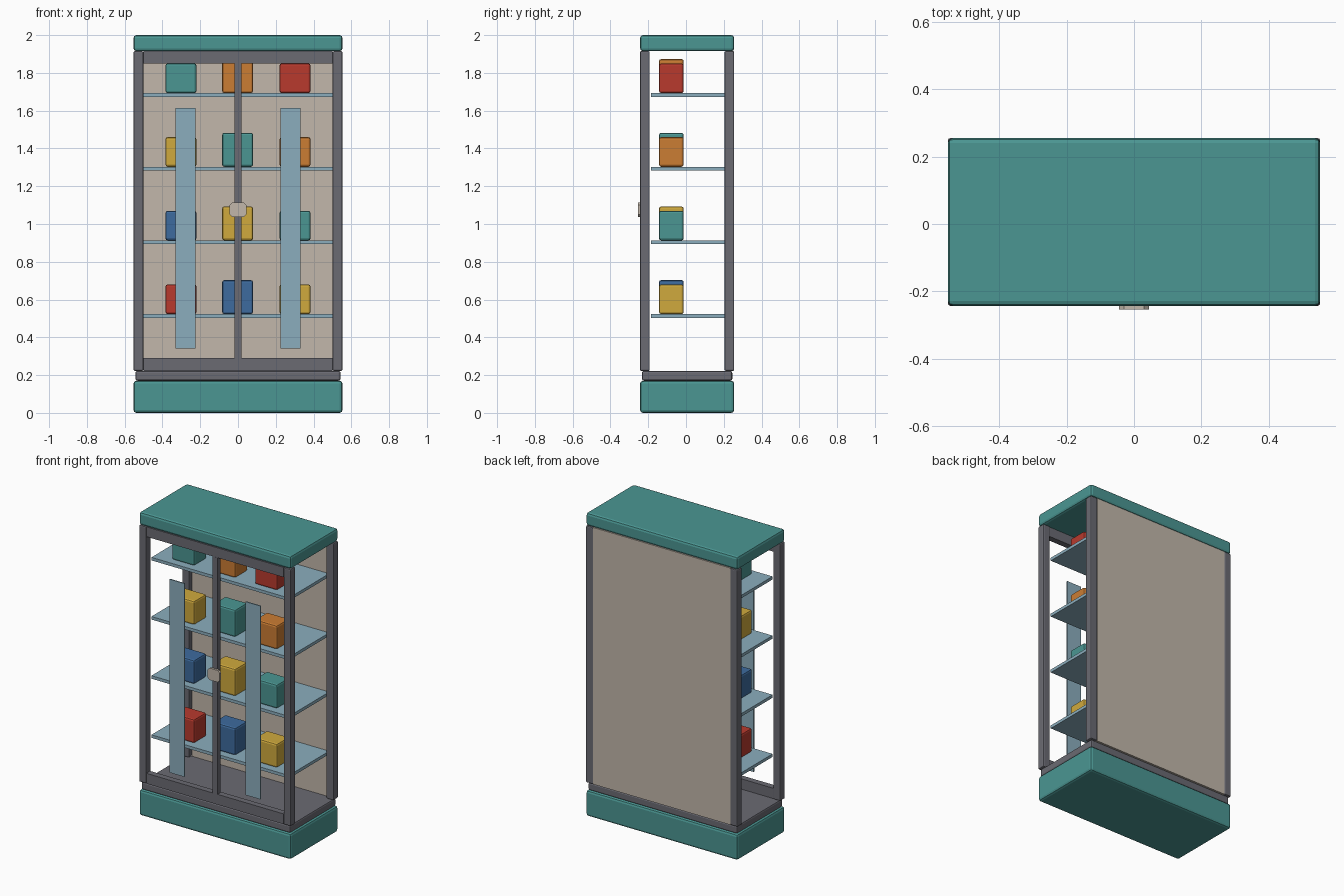
import bpy
import bmesh

if "Cube" in bpy.data.objects:
    bpy.data.objects.remove(bpy.data.objects["Cube"], do_unlink=True)


def material(name, *rgb):
    mat = bpy.data.materials.new(name)
    mat.use_nodes = True
    mat.diffuse_color = (*rgb, 1)
    mat.node_tree.nodes["Principled BSDF"].inputs["Base Color"].default_value = (*rgb, 1)
    return mat


teal = material("teal", 0.07, 0.305, 0.29)
steel = material("dark_steel", 0.145, 0.145, 0.17)
beige = material("warm_beige", 0.54, 0.475, 0.405)
glass = material("pale_blue_glass", 0.26, 0.42, 0.51)
red = material("red", 0.48, 0.042, 0.027)
blue = material("blue", 0.047, 0.147, 0.342)
yellow = material("yellow", 0.63, 0.4, 0.047)
orange = material("orange", 0.6, 0.205, 0.033)

MID = 0.006     # depth centre of the cabinet body


def box(name, mat, x, y, z, bevel=0.0, segments=2):
    """Box between the (low, high) pairs x, y, z; y is relative to MID."""
    mesh = bpy.data.meshes.new(name)
    bm = bmesh.new()
    bmesh.ops.create_cube(bm, size=1)
    for v in bm.verts:
        v.co = [lo + (hi - lo) * (c + 0.5) for c, (lo, hi) in zip(v.co, (x, y, z))]
        v.co.y += MID
    bm.to_mesh(mesh)
    bm.free()
    mesh.materials.append(mat)
    obj = bpy.data.objects.new(name, mesh)
    bpy.context.collection.objects.link(obj)
    if bevel:
        mod = obj.modifiers.new("soft_edges", "BEVEL")
        mod.width = bevel
        mod.segments = segments
    return obj


# Base, plinth and top
box("base", teal, (-0.553, 0.553), (-0.249, 0.249), (0, 0.17), 0.015)
box("plinth", steel, (-0.543, 0.543), (-0.239, 0.239), (0.17, 0.222), 0.01)
box("top_cap", teal, (-0.553, 0.553), (-0.249, 0.249), (1.915, 2), 0.015)

# Corner posts
for side, x in (("left", (0.501, 0.553)), ("right", (-0.553, -0.501))):
    for end, y in (("front", (-0.249, -0.198)), ("back", (0.198, 0.249))):
        box(f"{end}_{side}_post", steel, x, y, (0.222, 1.915), 0.007)

# Door frame and back panel
box("bottom_rail", steel, (-0.501, 0.501), (-0.246, -0.206), (0.222, 0.29))
box("top_rail", steel, (-0.501, 0.501), (-0.246, -0.206), (1.85, 1.915))
box("centre_mullion", steel, (-0.019, 0.019), (-0.247, -0.217), (0.29, 1.85))
box("back_panel", beige, (-0.501, 0.501), (0.228, 0.246), (0.222, 1.915))

# Glass reflection strips on the doors
box("left_glass_strip", glass, (0.224, 0.331), (-0.246, -0.239), (0.34, 1.615))
box("right_glass_strip", glass, (-0.331, -0.224), (-0.246, -0.239), (0.34, 1.615))

# Latch plate with clipped corners
latch = box("latch", beige, (-0.044, 0.044), (-0.26, -0.245), (1.037, 1.115))
clip = bmesh.new()
clip.from_mesh(latch.data)
corners = [e for e in clip.edges if abs(e.verts[0].co.y - e.verts[1].co.y) > 0.01]
bmesh.ops.bevel(clip, geom=corners, offset=0.014, segments=1, affect="EDGES")
clip.to_mesh(latch.data)
clip.free()

# Shelves, each carrying three boxes
cycle = [red, blue, yellow, teal, orange]
for row in range(4):
    z = 0.503 + row * 0.39
    box(f"shelf_{row + 1}", glass, (-0.501, 0.501), (-0.192, 0.228), (z, z + 0.02))
    for col, x in enumerate((-0.302, -0.002, 0.302)):
        height = 0.18 if col == 1 else 0.157
        box(f"stock_box_{row + 1}_{col + 1}", cycle[(row + col) % 5],
            (x - 0.082, x + 0.082), (-0.149, -0.018),
            (z + 0.02, z + 0.02 + height), 0.012)
